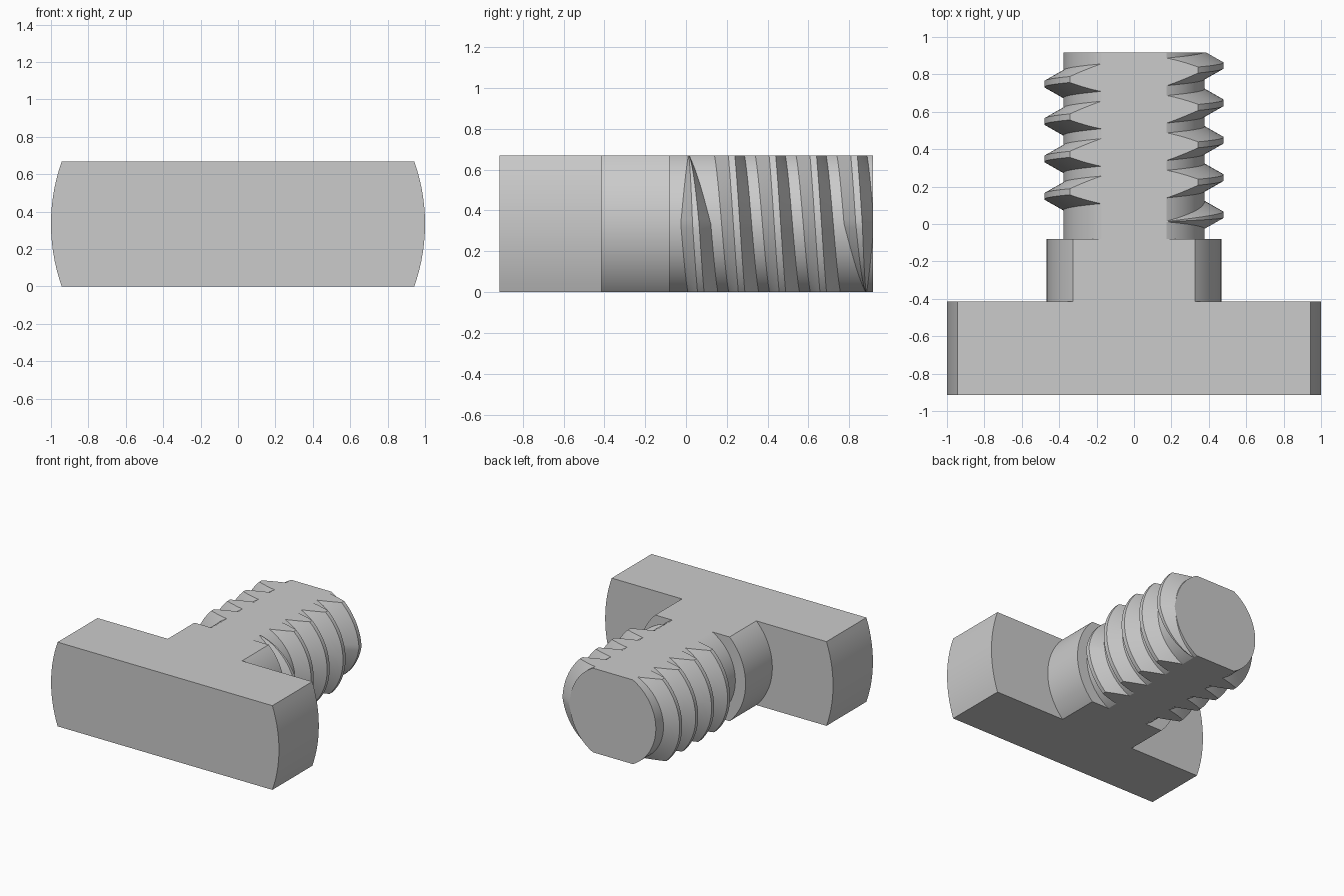
import bpy, bmesh, math
from mathutils import Vector

HALF = 0.334            # half height between the two milled flats
BACK, SHOULDER, NECK, TIP = -0.915, -0.415, -0.08, 0.917
CORE, CREST, PITCH = 0.377, 0.479, 0.2

if "Cube" in bpy.data.objects:
    bpy.data.objects.remove(bpy.data.objects["Cube"])

steel = bpy.data.materials.new("plain grey steel")
steel.use_nodes = True
GREY = (0.6, 0.6, 0.6, 1)
steel.diffuse_color = GREY
steel.node_tree.nodes["Principled BSDF"].inputs["Base Color"].default_value = GREY


def cut(bm, point, normal):
    """Remove everything beyond a plane and cap the opening."""
    geom = bm.verts[:] + bm.edges[:] + bm.faces[:]
    bmesh.ops.bisect_plane(bm, geom=geom, dist=1e-6, plane_co=point,
                           plane_no=normal, clear_outer=True)
    rim = [e for e in bm.edges if e.is_boundary]
    if rim:
        bmesh.ops.holes_fill(bm, edges=rim, sides=0)


def finish(bm, name):
    """Mill the flats and the end, then make the object."""
    cut(bm, Vector((0, 0, HALF)), Vector((0, 0, 1)))
    cut(bm, Vector((0, 0, -HALF)), Vector((0, 0, -1)))
    cut(bm, Vector((0, TIP, 0)), Vector((0, 1, 0)))
    bmesh.ops.recalc_face_normals(bm, faces=bm.faces[:])
    bmesh.ops.translate(bm, verts=bm.verts[:], vec=(0, 0, HALF))
    mesh = bpy.data.meshes.new(name)
    bm.to_mesh(mesh)
    bm.free()
    mesh.materials.append(steel)
    obj = bpy.data.objects.new(name, mesh)
    bpy.context.collection.objects.link(obj)
    bpy.ops.object.select_all(action="DESELECT")
    obj.select_set(True)
    bpy.context.view_layer.objects.active = obj
    bpy.ops.object.shade_smooth_by_angle(angle=math.radians(20))


def ring_point(radius, angle, y):
    return (radius * math.cos(angle), y, radius * math.sin(angle))


def cylinder(name, radius, y0, y1, sides=128):
    bm = bmesh.new()
    rings = [[bm.verts.new(ring_point(radius, math.tau * i / sides, y))
              for i in range(sides)] for y in (y0, y1)]
    for i in range(sides):
        j = (i + 1) % sides
        bm.faces.new((rings[0][i], rings[0][j], rings[1][j], rings[1][i]))
    for ring in rings:
        bm.faces.new(ring)
    finish(bm, name)


def thread(name, turns=4, runout=66, step=3):
    """Right-handed trapezoid ridge that sinks into the core at both ends."""
    bm = bmesh.new()
    previous = None
    last = turns * 360
    for deg in range(-runout, last + runout + 1, step):
        beyond = max(0, -deg, deg - last)
        size = max(0.02, 1 - beyond / runout)
        angle = math.radians(deg)
        y = 0.848 - PITCH * deg / 360
        top = CORE + (CREST - CORE) * size
        foot = CORE - 0.006
        section = ((foot, -0.077), (top, -0.016), (top, 0.016), (foot, 0.077))
        ring = [bm.verts.new(ring_point(r, angle, y + w * size)) for r, w in section]
        if previous:
            for i in range(4):
                j = (i + 1) % 4
                bm.faces.new((previous[i], previous[j], ring[j], ring[i]))
        else:
            bm.faces.new(ring)
        previous = ring
    bm.faces.new(previous)
    finish(bm, name)


cylinder("head", 1.0, BACK, SHOULDER)
cylinder("collar", 0.467, SHOULDER - 0.02, NECK)
cylinder("shank", CORE, NECK - 0.02, TIP)
thread("screw_thread")
